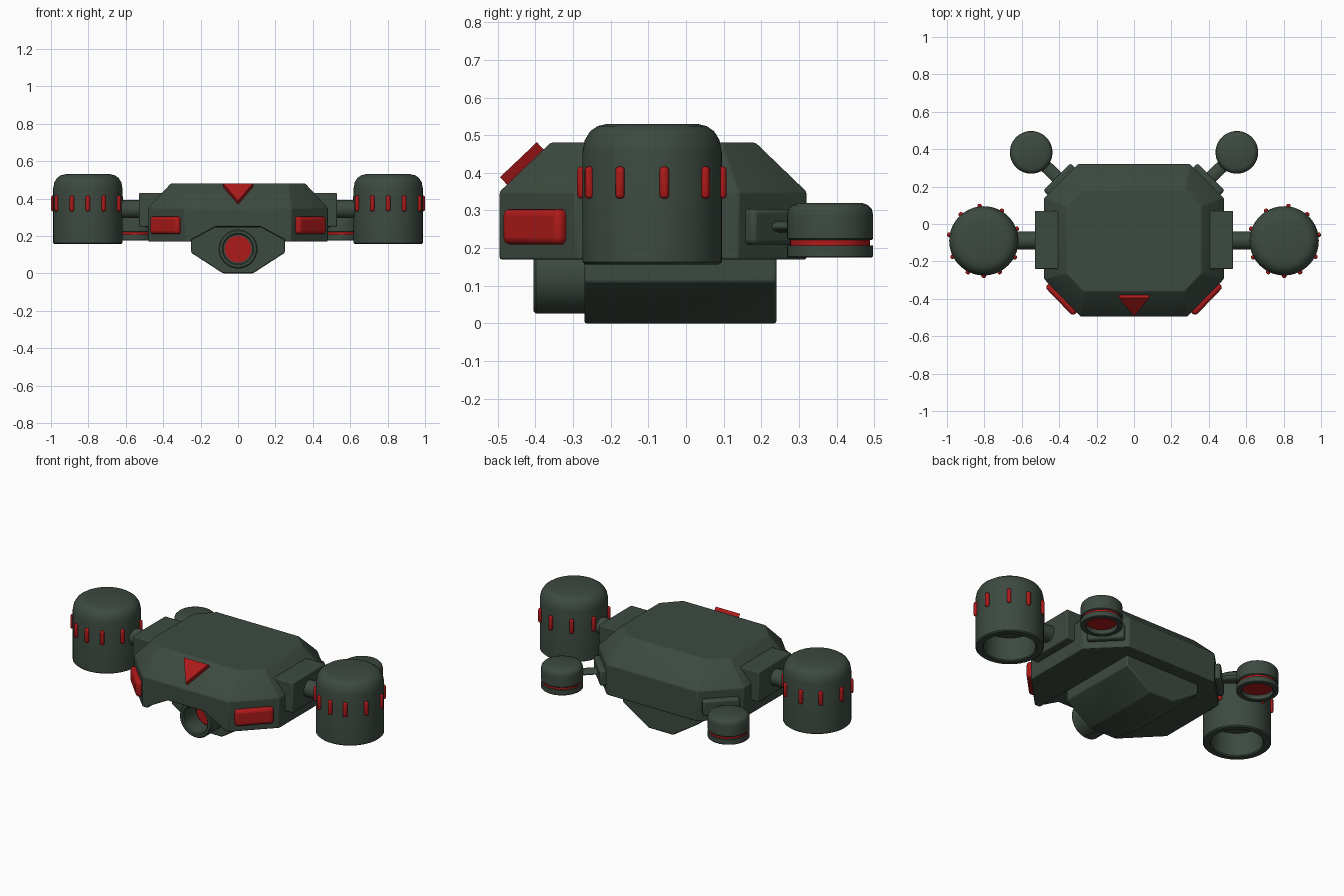
import bpy, bmesh, math
from mathutils import Matrix, Vector

if "Cube" in bpy.data.objects:
    bpy.data.objects.remove(bpy.data.objects["Cube"])


def material(name, rgb):
    m = bpy.data.materials.new(name)
    m.diffuse_color = (*rgb, 1)
    m.use_nodes = True
    m.node_tree.nodes["Principled BSDF"].inputs["Base Color"].default_value = m.diffuse_color
    return m


GREEN = material("dark_green", (0.046, 0.068, 0.051))
RED = material("red", (0.42, 0.01, 0.01))


def finish(name, bm, mat, matrix=Matrix(), bevel=0, segments=2):
    bmesh.ops.recalc_face_normals(bm, faces=bm.faces)
    me = bpy.data.meshes.new(name)
    bm.to_mesh(me)
    bm.free()
    ob = bpy.data.objects.new(name, me)
    bpy.context.collection.objects.link(ob)
    ob.matrix_world = matrix
    me.materials.append(mat)
    if bevel:
        b = ob.modifiers.new("bevel", "BEVEL")
        b.width, b.segments, b.limit_method = bevel, segments, 'ANGLE'
    bpy.ops.object.select_all(action='DESELECT')
    ob.select_set(True)
    bpy.context.view_layer.objects.active = ob
    bpy.ops.object.shade_smooth_by_angle(angle=math.radians(35))
    return ob


def loft(name, rings, mat, matrix=Matrix(), bevel=0):
    """Closed solid through rings of equal point count."""
    bm = bmesh.new()
    vs = [[bm.verts.new(p) for p in r] for r in rings]
    n = len(vs[0])
    for a, b in zip(vs, vs[1:]):
        for i in range(n):
            j = (i + 1) % n
            bm.faces.new((a[i], a[j], b[j], b[i]))
    bm.faces.new(vs[0])
    bm.faces.new(vs[-1])
    return finish(name, bm, mat, matrix, bevel)


def box(name, size, mat, matrix, bevel=0.008, segments=2):
    bm = bmesh.new()
    bmesh.ops.create_cube(bm, size=1, matrix=Matrix.Diagonal((*size, 1)))
    return finish(name, bm, mat, matrix, bevel, segments)


def lathe(name, profile, mat, matrix, steps=48):
    """Spin (radius, height) points around local z."""
    bm = bmesh.new()
    vs = [bm.verts.new((r, 0, z)) for r, z in profile]
    es = [bm.edges.new(p) for p in zip(vs, vs[1:])]
    bmesh.ops.spin(bm, geom=vs + es, cent=(0, 0, 0), axis=(0, 0, 1),
                   angle=math.tau, steps=steps, use_merge=True)
    bmesh.ops.remove_doubles(bm, verts=bm.verts, dist=1e-5)
    return finish(name, bm, mat, matrix)


def rod(name, a, b, r, mat, squash=1):
    a, b = Vector(a), Vector(b)
    m = Matrix.Translation(a) @ (b - a).to_track_quat('Z', 'Y').to_matrix().to_4x4()
    length = (b - a).length
    return lathe(name, [(0, 0), (r, 0), (r, length), (0, length)], mat,
                 m @ Matrix.Diagonal((1, squash, 1, 1)), 32)


def octagon(z, x, y0, y1, xf, yf, xb, yb):
    half = [(xf, y0), (x, yf), (x, yb), (xb, y1)]
    return [(px, py, z) for px, py in half] + [(-px, py, z) for px, py in reversed(half)]


# Hull: chamfered slab with sloping upper sides
low = (0.48, -0.495, 0.32, 0.285, -0.295, 0.30, 0.14)
top = (0.36, -0.36, 0.185, 0.27, -0.265, 0.27, 0.095)
hull = loft("hull", [octagon(0.17, *low), octagon(0.35, *low), octagon(0.48, *top)], GREEN)

# Belly: eight-sided prism, also the shape of the notch in the hull front
section = [(0.08, 0), (0.25, 0.11), (0.25, 0.18), (0.12, 0.25)]
section += [(-x, z) for x, z in reversed(section)]
loft("belly", [[(x, y, z) for x, z in section] for y in (-0.27, 0.24)], GREEN, bevel=0.006)
notch = loft("notch_cutter", [[(x, y, z) for x, z in section] for y in (-0.6, -0.265)], GREEN)
notch.hide_render = True
notch.hide_viewport = True
cut = hull.modifiers.new("notch", "BOOLEAN")
cut.operation, cut.object = 'DIFFERENCE', notch
edge = hull.modifiers.new("bevel", "BEVEL")
edge.width, edge.segments, edge.limit_method = 0.006, 2, 'ANGLE'

# Front sensor tube and recessed lens
front = Matrix.Translation((0, -0.26, 0.13)) @ Matrix.Rotation(math.pi / 2, 4, 'X')
lathe("sensor_tube", [(0, 0), (0.104, 0), (0.104, 0.139), (0.098, 0.145),
                      (0.084, 0.145), (0.078, 0.139), (0.078, 0.025), (0, 0.025)], GREEN, front)
lathe("sensor_lens", [(0, 0.02), (0.071, 0.02), (0.071, 0.032), (0, 0.032)], RED, front)

# Triangle marker on the front slope
slope = Matrix.Translation((0, -0.43, 0.415)) @ Matrix.Rotation(math.radians(43.5), 4, 'X')
loft("front_triangle", [[(-0.08, 0.07, z), (0.08, 0.07, z), (0, -0.065, z)]
                        for z in (-0.01, 0.025)], RED, slope)

TICKS = (10, 49, 83, 121, 160, 208, 243, 270, 297, 333)
for side, s in (("right", 1), ("left", -1)):
    # Corner lamps and rear arm mounts on the chamfered corners
    lamp = Matrix.Translation((s * 0.384, -0.398, 0.257)) @ Matrix.Rotation(s * math.radians(46), 4, 'Z')
    box(side + "_corner_lamp", (0.215, 0.05, 0.095), RED, lamp, 0.018, 3)
    mount = Matrix.Translation((s * 0.395, 0.235, 0.257)) @ Matrix.Rotation(-s * math.radians(45), 4, 'Z')
    box(side + "_arm_mount", (0.205, 0.05, 0.095), GREEN, mount, 0.012)

    # Main thruster: side block, axle, hollow pod
    box(side + "_side_block", (0.15, 0.31, 0.18), GREEN,
        Matrix.Translation((s * 0.455, -0.085, 0.34)), 0.006)
    rod(side + "_axle", (s * 0.5, -0.088, 0.343), (s * 0.64, -0.088, 0.343), 0.048, GREEN)
    pod = Matrix.Translation((s * 0.803, -0.09, 0))
    lathe(side + "_thruster", [(0, 0.53), (0.12, 0.53), (0.145, 0.524), (0.165, 0.51), (0.179, 0.487),
                               (0.185, 0.455), (0.185, 0.163), (0.178, 0.157), (0.148, 0.157),
                               (0.142, 0.163), (0.142, 0.3), (0, 0.3)], GREEN, pod, 64)
    # Red ticks around the pod
    for i, deg in enumerate(TICKS):
        a = math.radians(deg if s > 0 else 180 - deg)
        m = pod @ Matrix.Rotation(a, 4, 'Z') @ Matrix.Translation((0.186, 0, 0.374))
        box(f"{side}_tick_{i}", (0.026, 0.024, 0.085), RED, m, 0.009)

    # Rear thruster: arm, cap, red band, lower ring
    rod(side + "_rear_arm", (s * 0.40, 0.24, 0.257), (s * 0.50, 0.335, 0.257), 0.034, GREEN, 0.45
        ).rotation_mode = 'XYZ'
    rear = Matrix.Translation((s * 0.55, 0.383, 0))
    lathe(side + "_rear_cap", [(0, 0.32), (0.085, 0.32), (0.101, 0.314), (0.111, 0.303), (0.114, 0.288),
                               (0.114, 0.225), (0.11, 0.221), (0, 0.221)], GREEN, rear)
    lathe(side + "_rear_band", [(0, 0.225), (0.106, 0.225), (0.106, 0.203), (0, 0.203)], RED, rear)
    lathe(side + "_rear_ring", [(0.086, 0.207), (0.114, 0.207), (0.114, 0.178), (0.111, 0.175),
                                (0.089, 0.175), (0.086, 0.178), (0.086, 0.207)], GREEN, rear)
